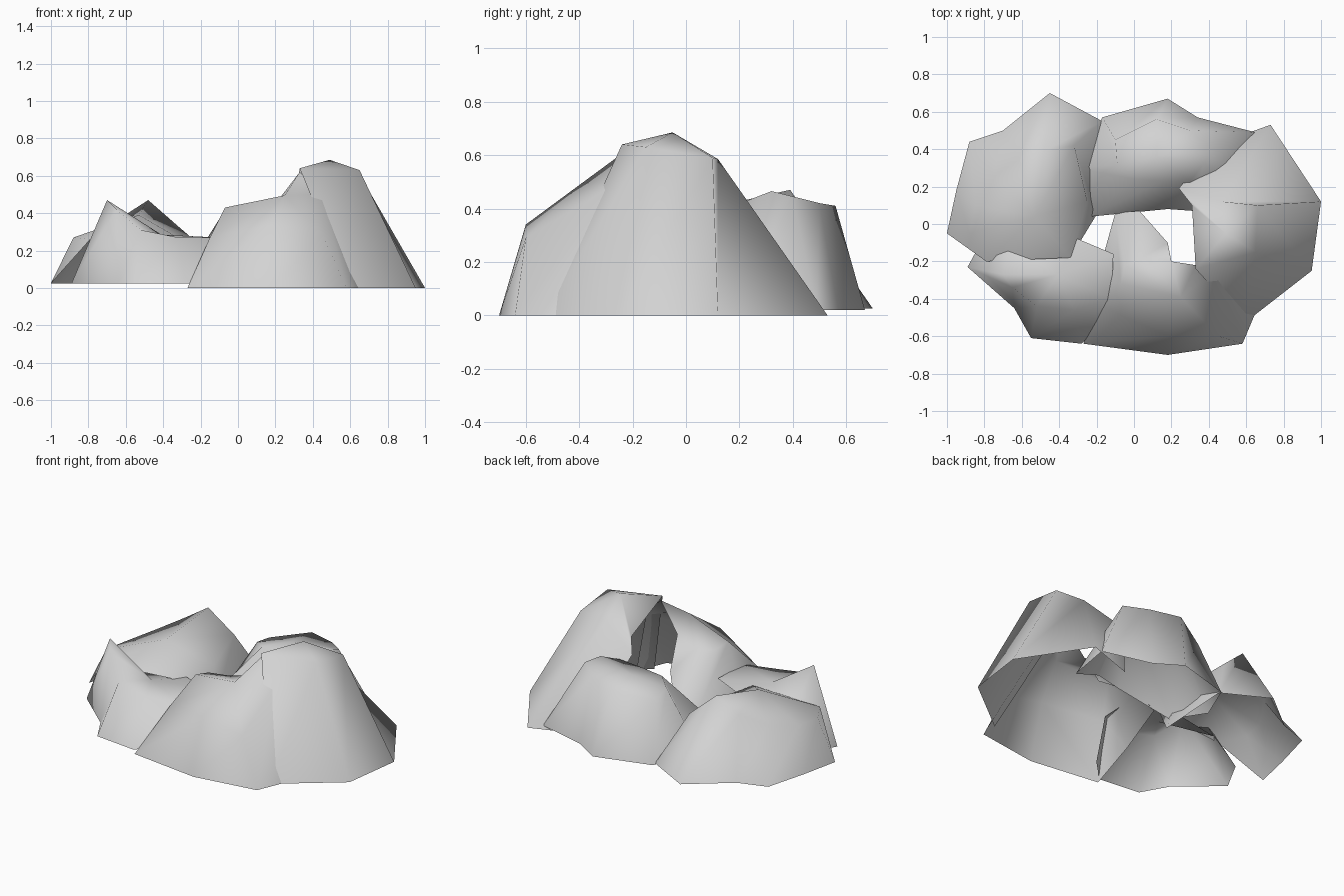
import bpy, bmesh

stone = bpy.data.materials.new("stone_grey")
stone.diffuse_color = (0.65, 0.65, 0.65, 1)


def rock(name, foot, rim, top, ground=0.0):
    """Hollow rock shell: foot ring -> rim ring -> top point.
    A foot of None leaves that side open; "rim" closes it with a triangle;
    a foot with its own z hangs above the ground."""
    bm = bmesh.new()
    high = [bm.verts.new(p) for p in rim]
    low = []
    for p, h in zip(foot, high):
        if p is None:
            low.append(None)
        elif p == "rim":
            low.append(h)
        else:
            low.append(bm.verts.new((p[0], p[1], p[2] if len(p) > 2 else ground)))
    peak = bm.verts.new(top)
    n = len(rim)
    for i in range(n):
        j = (i + 1) % n
        bm.faces.new((high[i], high[j], peak))
        if low[i] and low[j]:
            ring = list(dict.fromkeys((low[i], low[j], high[j], high[i])))
            if len(ring) > 2:
                bm.faces.new(ring)
    for f in bm.faces:
        f.smooth = True
    me = bpy.data.meshes.new(name)
    bm.to_mesh(me)
    bm.free()
    me.materials.append(stone)
    bpy.context.collection.objects.link(bpy.data.objects.new(name, me))


# Tall rock on the right, open towards the middle of the ring
rock("right_rock",
     [(.59, -.53), (.95, -.25), (1, .12), (.73, .53), (.42, .42), None],
     [(.33, -.24, .64), (.65, -.15, .63), (.66, .1, .59), (.47, .12, .585),
      (.24, .19, .46), (.31, .1, .52)],
     (.49, -.05, .685))

# Wide front rock tucked under the tall one, inner edge raised
rock("front_rock",
     [(-.27, -.64), (.18, -.7), (.58, -.64), (.66, -.45), None,
      (.18, -.1, .26), (.03, .07, .16), (-.1, .06, .1), (-.2, -.3, .05)],
     [(-.15, -.45, .27), (.18, -.6, .34), (.45, -.6, .29), (.45, -.25, .5),
      (.33, -.22, .62), (.2, -.2, .45), (.06, -.17, .4), (-.05, -.22, .41),
      (-.07, -.32, .43)],
     (.25, -.39, .495))

# Back rock, inner edge raised
rock("back_rock",
     [(.6, .2), (.65, .49), (.34, .57), (.18, .67), (-.17, .57),
      (-.3, .3, .05), (-.23, .04, .1), (.18, .08, .13), (.32, .07, .17)],
     [(.37, .32, .465), (.42, .4, .445), (.3, .5, .42), (.12, .56, .41),
      (-.1, .45, .36), (-.09, .32, .385), (0, .24, .41), (.15, .23, .42),
      (.3, .23, .43)],
     (.12, .36, .43), .02)

# Back left rock, overlapping its small neighbour
rock("back_left_rock",
     [(-1, -.05), "rim", "rim", (-.2, .05), (-.17, .55), (-.45, .7),
      (-.7, .5), (-.88, .44), (-.95, .18)],
     [(-.88, -.05, .27), (-.79, -.2, .26), (-.34, -.18, .28),
      (-.25, .12, .27), (-.32, .42, .33), (-.48, .39, .47),
      (-.62, .36, .38), (-.75, .26, .31), (-.85, .1, .27)],
     (-.53, .04, .39), .025)

# Small front left rock, tucked beneath its neighbours
rock("front_left_rock",
     [(-.89, -.23), (-.64, -.45), (-.55, -.61), (-.28, -.64), (-.14, -.5),
      None, None, (-.78, -.03)],
     [(-.7, -.27, .47), (-.65, -.34, .42), (-.52, -.44, .31),
      (-.32, -.46, .27), (-.12, -.4, .27), (-.11, -.16, .27),
      (-.3, -.08, .26), (-.66, -.08, .2)],
     (-.41, -.27, .285), .025)
